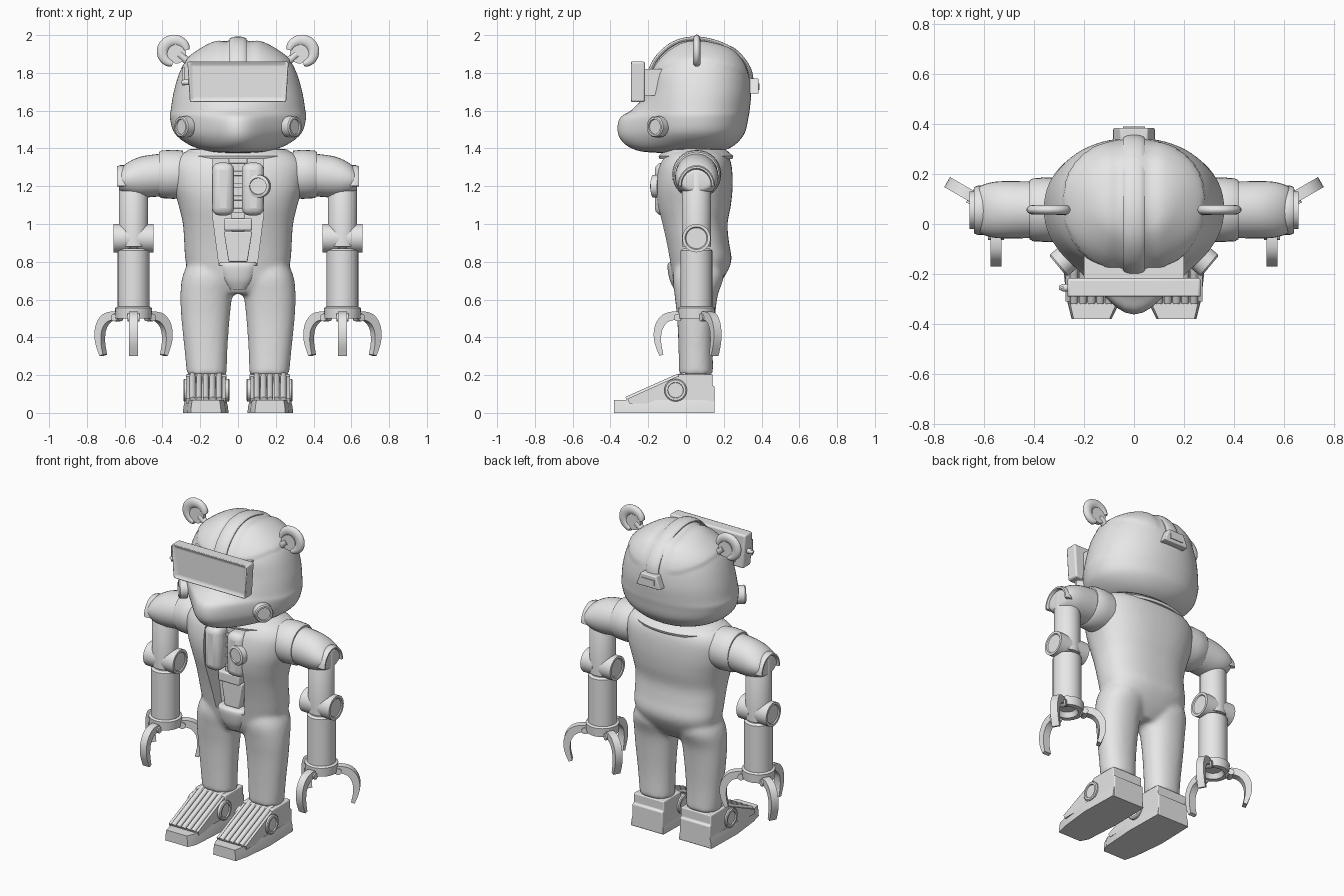
import bpy, bmesh, math
from mathutils import Vector as V

if "Cube" in bpy.data.objects:
    bpy.data.objects.remove(bpy.data.objects["Cube"], do_unlink=True)

grey = bpy.data.materials.new("plain_grey")
grey.use_nodes = True
grey.diffuse_color = (0.8, 0.8, 0.8, 1)
grey.node_tree.nodes["Principled BSDF"].inputs["Base Color"].default_value = (0.8, 0.8, 0.8, 1)


def shade(ob, angle=35):
    bpy.ops.object.select_all(action='DESELECT')
    ob.select_set(True)
    bpy.context.view_layer.objects.active = ob
    bpy.ops.object.shade_smooth_by_angle(angle=math.radians(angle))


def finish(name, bm, mirror=False, bevel=0):
    bmesh.ops.recalc_face_normals(bm, faces=bm.faces)
    me = bpy.data.meshes.new(name)
    bm.to_mesh(me)
    bm.free()
    me.materials.append(grey)
    ob = bpy.data.objects.new(name, me)
    bpy.context.collection.objects.link(ob)
    shade(ob)
    if bevel:
        mod = ob.modifiers.new("round", 'BEVEL')
        mod.width, mod.segments = bevel, 3
    if mirror:
        ob.modifiers.new("mirror", 'MIRROR')
    return ob


def skin(name, rings, **kw):
    """Join rings of points into a capped solid."""
    bm = bmesh.new()
    rows = [[bm.verts.new(p) for p in r] for r in rings]
    n = len(rows[0])
    for a, b in zip(rows, rows[1:]):
        for i in range(n):
            j = (i + 1) % n
            bm.faces.new((a[i], a[j], b[j], b[i]))
    bm.faces.new(rows[0])
    bm.faces.new(rows[-1])
    return finish(name, bm, **kw)


def smooth(keys, steps=5):
    """Catmull-Rom interpolation of number tuples."""
    out = []
    for i in range(len(keys) - 1):
        a, b, c, d = keys[max(i - 1, 0)], keys[i], keys[i + 1], keys[min(i + 2, len(keys) - 1)]
        for k in range(steps):
            t = k / steps
            out.append(tuple(q + t / 2 * (r - p + t * (2*p - 5*q + 4*r - s + t * (3*q - p - 3*r + s)))
                             for p, q, r, s in zip(a, b, c, d)))
    return out + [keys[-1]]


def ring(z, w, front, back, cx=0, power=2.0, n=48):
    pts = []
    for i in range(n):
        a = 2 * math.pi * i / n
        c, s = math.cos(a), math.sin(a)
        f = lambda v: math.copysign(abs(v) ** (2 / power), v)
        pts.append(V((cx + w * f(c), (front + back) / 2 + (back - front) / 2 * f(s), z)))
    return pts


def sweep(name, path, side, n=16, **kw):
    """path: (x, y, z, half width along side, half thickness)."""
    pts, rings = [V(p[:3]) for p in path], []
    side = V(side).normalized()
    for i, p in enumerate(path):
        t = pts[min(i + 1, len(pts) - 1)] - pts[max(i - 1, 0)]
        up = t.cross(side).normalized()
        k = math.sqrt(2) if n == 4 else 1
        rings.append([pts[i] + k * (side * p[3] * math.cos(a) + up * p[4] * math.sin(a))
                      for a in [2 * math.pi * (j + .5) / n for j in range(n)]])
    return skin(name, rings, **kw)


def lathe(name, base, axis, steps, n=32, **kw):
    """steps: (distance along axis, radius)."""
    axis, base = V(axis).normalized(), V(base)
    u = axis.orthogonal().normalized()
    v = axis.cross(u)
    return skin(name, [[base + axis * d + r * (u * math.cos(a) + v * math.sin(a))
                        for a in [2 * math.pi * j / n for j in range(n)]] for d, r in steps], **kw)


def prism(name, outline, axis, lo, hi, **kw):
    put = (lambda a, b, d: (d, a, b)) if axis == 'x' else (lambda a, b, d: (a, d, b))
    return skin(name, [[put(a, b, d) for a, b in outline] for d in (lo, hi)], **kw)


def box(name, x, y, z, **kw):
    return prism(name, [(x[0], z[0]), (x[1], z[0]), (x[1], z[1]), (x[0], z[1])], 'y', *y, **kw)


# Head: z, half width, front, back, muzzle length
keys = [(1.375, .07, -.08, .12, .03), (1.385, .16, -.14, .19, .1), (1.42, .26, -.17, .26, .15),
        (1.48, .335, -.2, .31, .16), (1.56, .36, -.21, .33, .14), (1.61, .355, -.21, .338, .07),
        (1.7, .34, -.205, .345, 0), (1.8, .31, -.19, .335, 0), (1.87, .27, -.15, .305, 0),
        (1.93, .19, -.09, .25, 0), (1.965, .115, -.03, .15, 0), (1.98, .02, .04, .07, 0)]
rings = []
for z, w, f, b, m in smooth(keys, 6):
    r = ring(z, max(w, .01), f, b, power=2.15, n=72)
    for p in r:
        if p.y < .05:
            p.y -= m * math.exp(-(p.x / .17) ** 2)
        # raised cap with soft grooves beside the crest
        if p.z > 1.86 - 1.0 * (p.y - .05) ** 2:
            grow = 1.02 - .03 * math.exp(-((abs(p.x) - .06) / .03) ** 2)
            p.x *= 1.02
            p.y = .07 + (p.y - .07) * grow
            p.z = 1.6 + (p.z - 1.6) * (grow - .01)
    rings.append(r)
skin("head", rings)
crest = [(0, -.2, 1.78), (0, -.15, 1.88), (0, -.06, 1.955), (0, .05, 1.978), (0, .17, 1.955),
         (0, .27, 1.9), (0, .33, 1.82), (0, .345, 1.74)]
sweep("cap_crest", [p + (.045, .015) for p in smooth(crest)], (1, 0, 0))
prism("rear_buckle", [(-.085, 1.69), (.085, 1.69), (.055, 1.77), (-.055, 1.77)], 'y', .33, .385, bevel=.006)
box("buckle_slot", (-.045, .045), (.38, .39), (1.71, 1.745))

# Ears
arc = []
for i in range(25):
    a = math.radians(-80 + i * 250 / 24)
    k = .014 + .018 * math.sin(math.pi * i / 24) ** .5
    arc.append((.335 + .065 * math.cos(a), .057, 1.91 + .062 * math.sin(a), .02, k))
sweep("ear_rim", arc, (0, 1, 0), mirror=True)
lathe("ear_disc", (.325, .044, 1.9), (0, 1, 0), [(0, .05), (.026, .05)], mirror=True)
lathe("ear_stem", (.22, .057, 1.82), (.08, 0, .07), [(0, .02), (.12, .02)], mirror=True)

# Visor with recessed screen
bm = bmesh.new()
outline = [(-.255, 1.645), (.255, 1.645), (.268, 1.86), (-.268, 1.86)]
front, rear = ([bm.verts.new((x, y, z)) for x, z in outline] for y in (-.296, -.217))
face = bm.faces.new(front)
bm.faces.new(rear)
for i in range(4):
    bm.faces.new((front[i - 1], front[i], rear[i], rear[i - 1]))
bmesh.ops.recalc_face_normals(bm, faces=bm.faces)
bmesh.ops.inset_region(bm, faces=[face], thickness=.023)
bmesh.ops.translate(bm, verts=face.verts, vec=(0, .015, 0))
finish("visor", bm, bevel=.012)
box("visor_mount", (-.2, .2), (-.225, -.1), (1.68, 1.82))
lathe("visor_knob", (-.255, -.255, 1.75), (-1, 0, 0), [(0, .015), (.03, .015), (.045, .008)])
lathe("visor_aerial", (-.288, -.255, 1.73), (0, 0, 1), [(0, .006), (.1, .006)])
lathe("cheek_disc", (.265, -.135, 1.515), (.72, -.6, 0),
      [(0, .056), (.045, .056), (.052, .05), (.052, .04), (.044, .038)], mirror=True)

# Suit: torso and legs fused into one soft surface
torso = [(.63, .09, -.04, .13), (.7, .24, -.07, .19), (.8, .277, -.09, .24), (.9, .285, -.11, .228),
         (1.0, .292, -.135, .22), (1.1, .315, -.16, .238), (1.2, .345, -.167, .247),
         (1.3, .355, -.15, .243), (1.36, .32, -.12, .225), (1.39, .26, -.09, .19)]
suit = skin("suit", [ring(*k, power=2.4) for k in smooth(torso)])
legs = [(.2, .105, -.037, .143, .165), (.35, .115, -.04, .143, .17), (.5, .128, -.047, .153, .172),
        (.62, .137, -.06, .168, .168), (.72, .14, -.07, .2, .155), (.8, .11, -.05, .19, .15)]
for s in (1, -1):
    leg = skin("leg", [ring(z, w, f, b, cx * s, 2.2) for z, w, f, b, cx in smooth(legs)])
    shade(leg)
    suit.select_set(True)
    bpy.context.view_layer.objects.active = suit
    bpy.ops.object.join()
mod = suit.modifiers.new("fuse", 'REMESH')
mod.mode, mod.voxel_size, mod.use_smooth_shade = 'VOXEL', .013, True
mod = suit.modifiers.new("soften", 'SMOOTH')
mod.iterations = 8
cutter = prism("chest_cutter", [(-.135, 1.5), (-.135, 1.05), (-.1, .78), (.1, .78), (.135, 1.05), (.135, 1.5)],
               'y', -.5, -.02)
cutter.hide_render = True
mod = suit.modifiers.new("chest_opening", 'BOOLEAN')
mod.operation, mod.object = 'DIFFERENCE', cutter
bpy.context.view_layer.update()
baked = bpy.data.meshes.new_from_object(suit.evaluated_get(bpy.context.evaluated_depsgraph_get()))
suit.modifiers.clear()
suit.data = baked
shade(suit)
bpy.data.objects.remove(cutter, do_unlink=True)

# Collar and neck
skin("collar", [ring(*k) for k in [(1.345, .3, -.14, .245), (1.36, .305, -.145, .25),
                                   (1.395, .26, -.11, .21), (1.4, .2, -.08, .17)]])

# Chest contents
box("chest_pad", (.02, .138), (-.165, -.04), (1.045, 1.325), mirror=True, bevel=.04)
lathe("chest_dial", (.115, -.14, 1.2), (-.25, -1, 0), [(0, .06), (.035, .06), (.04, .045), (.032, .043)])
box("chest_column", (-.035, .035), (-.08, 0), (.96, 1.37), bevel=.006)
for i in range(5):
    z = 1.06 + i * .065
    box("column_rung", (-.05, .05), (-.092, -.03), (z, z + .025), bevel=.004)
box("chest_block", (-.075, .075), (-.1, 0), (.965, 1.03), bevel=.01)
prism("belly_plate", [(-.075, .96), (-.05, .8), (.05, .8), (.075, .96)], 'y', -.065, 0, bevel=.006)
skin("hip_pad", [ring(*k, power=2.6) for k in smooth([(.65, .045, -.06, .02), (.7, .08, -.085, .03),
     (.76, .1, -.097, .03), (.79, .1, -.095, .03), (.8, .085, -.08, .02)])], bevel=0)

# Shoulders and sleeves
lathe("shoulder_cuff", (.29, .057, 1.263), (1, 0, 0),
      [(0, .125), (.05, .13), (.115, .126), (.128, .118), (.128, .1)], mirror=True)
sleeve = [(.4, 1.26, .113, .113), (.5, 1.25, .115, .11), (.56, 1.242, .112, .097),
          (.605, 1.235, .1, .075), (.625, 1.23, .085, .055), (.63, 1.228, .06, .04)]
skin("sleeve", [[V((x, .057 + hy * math.cos(a), z + hz * math.sin(a)))
                 for a in [2 * math.pi * j / 32 for j in range(32)]]
                for x, z, hy, hz in smooth(sleeve, 3)], mirror=True)
sweep("sleeve_arch", [(.615, .055 + .088 * math.cos(a), 1.2 + .1 * math.sin(a), .028, .012)
                      for a in [math.pi * j / 16 for j in range(17)]], (1, 0, 0), n=8, mirror=True)

# Arms
A = (.553, .055)
lathe("upper_arm", (*A, .88), (0, 0, 1), [(0, .078), (.39, .078), (.41, .065)], n=20, mirror=True)
lathe("elbow", (.447, .055, .925), (1, 0, 0),
      [(.006, .055), (0, .06), (0, .075), (.085, .075), (.088, .066), (.124, .066), (.127, .075),
       (.212, .075), (.212, .06), (.206, .055)], mirror=True)
lathe("forearm", (*A, .54), (0, 0, 1), [(0, .084), (.32, .084), (.33, .07)], mirror=True)
lathe("wrist_ring", (*A, .5), (0, 0, 1),
      [(.03, .05), (.0, .065), (0, .095), (.055, .098), (.062, .086)], mirror=True)

# Three claws on each hand
claw = smooth([(.075, .505, .02), (.11, .515, .022), (.165, .5, .024), (.2, .45, .022),
               (.205, .38, .018), (.185, .305, .011)], 4)
for deg in (30, 150, 270):
    d = V((math.cos(math.radians(deg)), math.sin(math.radians(deg)), 0))
    side = (-d.y, d.x, 0)
    sweep("claw", [(A[0] + d.x * r, A[1] + d.y * r, z, .023, k) for r, z, k in claw], side, n=4, mirror=True)
    hinge = V((*A, .505)) + d * .1 - V(side) * .032
    lathe("claw_hinge", hinge, side, [(0, .02), (.064, .02)], n=16, mirror=True)

# Feet
plan = [(.055, .15), (.285, .15), (.292, -.1), (.27, -.3), (.25, -.38), (.09, -.38), (.065, -.33), (.05, -.1)]
skin("sole", [[(.17 + (x - .17) * k, y, z) for x, y in plan] for z, k in ((0, 1), (.035, .97), (.068, .9))],
     mirror=True)
prism("heel", [(-.04, .03), (.152, .0), (.152, .14), (.14, .145), (.14, .205), (-.04, .205)], 'x',
      .06, .275, mirror=True, bevel=.006)
prism("instep", [(-.32, .05), (0, .05), (0, .2), (-.05, .185)], 'x', .085, .255, mirror=True)
for x in (.066, .258):
    prism("foot_wall", [(-.3, .05), (.0, .05), (.0, .2), (-.05, .192), (-.31, .075)], 'x',
          x, x + .016, mirror=True)
for i in range(5):
    x = .1 + i * .035
    sweep("instep_pipe", [(x, -.315, .07, .016, .016), (x, -.05, .188, .016, .016), (x, 0, .2, .016, .016)],
          (1, 0, 0), n=12, mirror=True)
for x, d in ((.262, 1), (.072, -1)):
    lathe("ankle_disc", (x, -.055, .12), (d, 0, 0),
          [(0, .06), (.022, .06), (.027, .054), (.027, .042), (.02, .04)], n=24, mirror=True)
